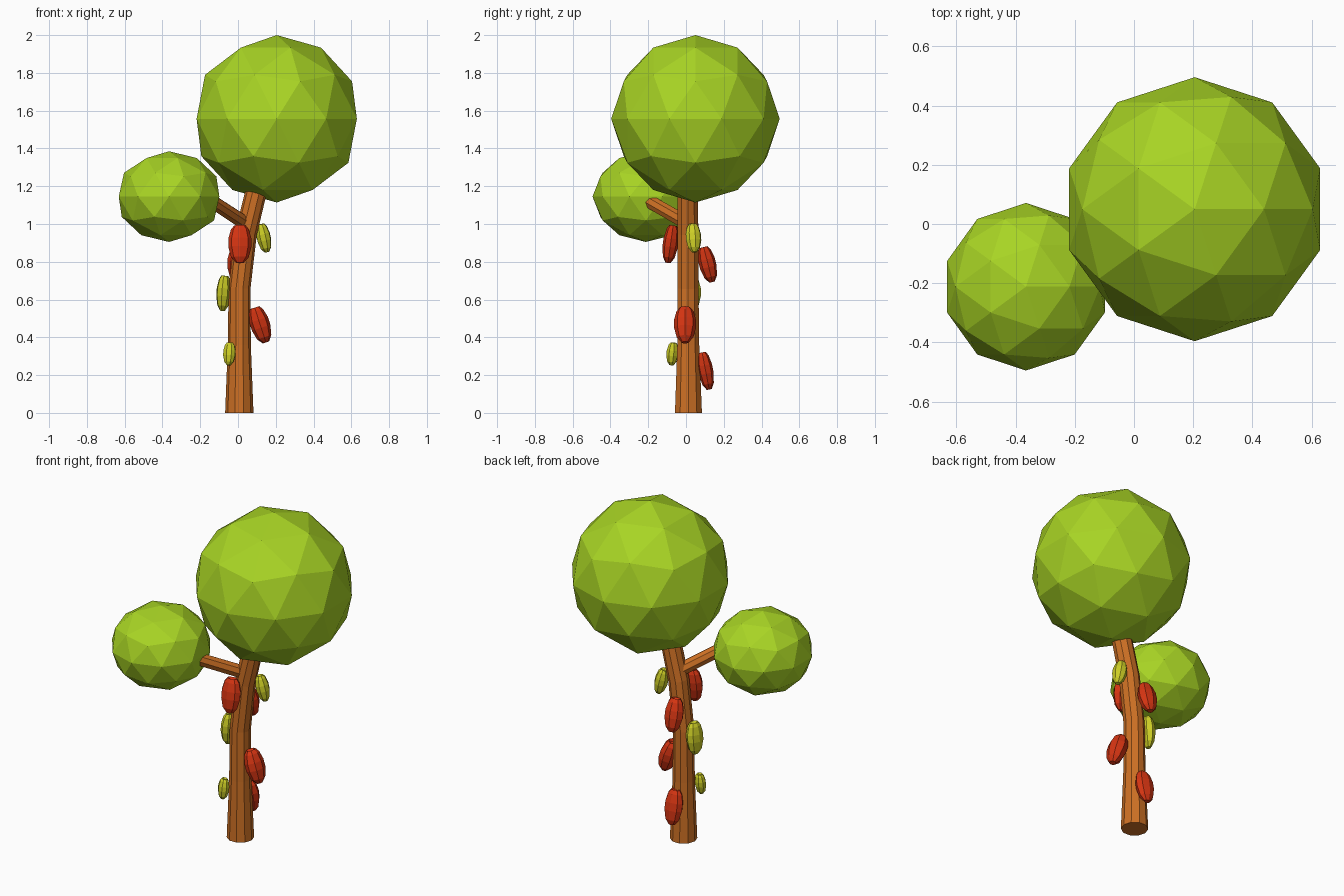
import bpy
import bmesh
from math import cos, sin, tau, radians
from mathutils import Vector, Matrix

cube = bpy.data.objects.get("Cube")
if cube:
    bpy.data.objects.remove(cube, do_unlink=True)


def material(name, rgb):
    # 8-bit display colour converted to linear
    lin = [((c / 255 + 0.055) / 1.055) ** 2.4 for c in rgb]
    mat = bpy.data.materials.new(name)
    mat.use_nodes = True
    mat.diffuse_color = (*lin, 1)
    mat.node_tree.nodes["Principled BSDF"].inputs["Base Color"].default_value = (*lin, 1)
    return mat


leaf_green = material("leaf green", (168, 212, 36))
bark_brown = material("bark brown", (205, 112, 36))
pod_red = material("pod red", (212, 52, 18))
pod_yellow = material("pod yellow", (205, 206, 38))


def finish(bm, name, mat):
    bmesh.ops.recalc_face_normals(bm, faces=bm.faces)
    mesh = bpy.data.meshes.new(name)
    bm.to_mesh(mesh)
    bm.free()
    mesh.materials.append(mat)
    obj = bpy.data.objects.new(name, mesh)
    bpy.context.collection.objects.link(obj)
    return obj


def loft(bm, rings):
    # Bridge successive vertex rings and cap both ends
    for low, high in zip(rings, rings[1:]):
        n = len(low)
        for i in range(n):
            j = (i + 1) % n
            bm.faces.new((low[i], low[j], high[j], high[i]))
    bm.faces.new(rings[0][::-1])
    bm.faces.new(rings[-1])


def tube(name, path, radii, sides):
    bm = bmesh.new()
    pts = [Vector(p) for p in path]
    rings = []
    for k, (p, r) in enumerate(zip(pts, radii)):
        along = pts[min(k + 1, len(pts) - 1)] - pts[max(k - 1, 0)]
        if k == 0 and p.z == 0:
            along = Vector((0, 0, 1))
        turn = Vector((0, 0, 1)).rotation_difference(along)
        rings.append([bm.verts.new(p + turn @ Vector((r * cos(tau * i / sides), r * sin(tau * i / sides), 0)))
                      for i in range(sides)])
    loft(bm, rings)
    return finish(bm, name, bark_brown)


def crown(name, centre, size):
    bm = bmesh.new()
    bmesh.ops.create_icosphere(bm, subdivisions=2, radius=1,
                               matrix=Matrix.Translation(centre) @ Matrix.Diagonal((*size, 1)))
    return finish(bm, name, leaf_green)


# Pod outline (radius, height) from the tip up to the sunken top
POD = [(0.32, -1), (0.74, -0.7), (0.97, -0.15), (0.97, 0.3), (0.76, 0.78), (0.48, 1), (0.25, 0.86)]


def pod(name, mat, centre, size, facing, lean, sides=8):
    bm = bmesh.new()
    loft(bm, [[bm.verts.new((r * cos(tau * i / sides), r * sin(tau * i / sides), h))
               for i in range(sides)] for r, h in POD])
    place = (Matrix.Translation(centre) @ Matrix.Rotation(radians(facing), 4, "Z")
             @ Matrix.Rotation(radians(-lean), 4, "Y") @ Matrix.Diagonal((*size, 1)))
    bm.transform(place)
    return finish(bm, name, mat)


# Trunk and side branch
tube("trunk",
     [(0.007, 0.013, 0), (0.007, 0.012, 0.36), (0.008, 0.011, 0.66), (0.042, 0.01, 0.95), (0.115, 0.01, 1.25)],
     [0.075, 0.061, 0.058, 0.058, 0.056], 10)
tube("branch", [(0.045, 0.015, 1.0), (-0.2, -0.265, 1.16)], [0.039, 0.037], 8)

# Leaf crowns
crown("large_crown", (0.205, 0.05, 1.557), (0.446, 0.446, 0.443))
crown("small_crown", (-0.365, -0.212, 1.145), (0.28, 0.283, 0.24))

# Pods: centre, half sizes (outward, sideways, height), facing, lean
pod("red_pod_front", pod_red, (0.01, -0.082, 0.893), (0.042, 0.063, 0.1), -90, 8)
pod("red_pod_back_upper", pod_red, (0, 0.115, 0.785), (0.046, 0.058, 0.095), 92, 14)
pod("red_pod_left", pod_red, (0.118, -0.005, 0.465), (0.053, 0.06, 0.097), 0, 18)
pod("red_pod_back_lower", pod_red, (0.01, 0.104, 0.222), (0.041, 0.058, 0.1), 90, 11)
pod("yellow_pod_left", pod_yellow, (0.137, 0.04, 0.925), (0.039, 0.043, 0.076), 15, 13)
pod("yellow_pod_right", pod_yellow, (-0.076, 0.025, 0.633), (0.04, 0.056, 0.093), 170, 4)
pod("yellow_pod_front", pod_yellow, (-0.046, -0.072, 0.312), (0.032, 0.036, 0.06), -120, 6)
